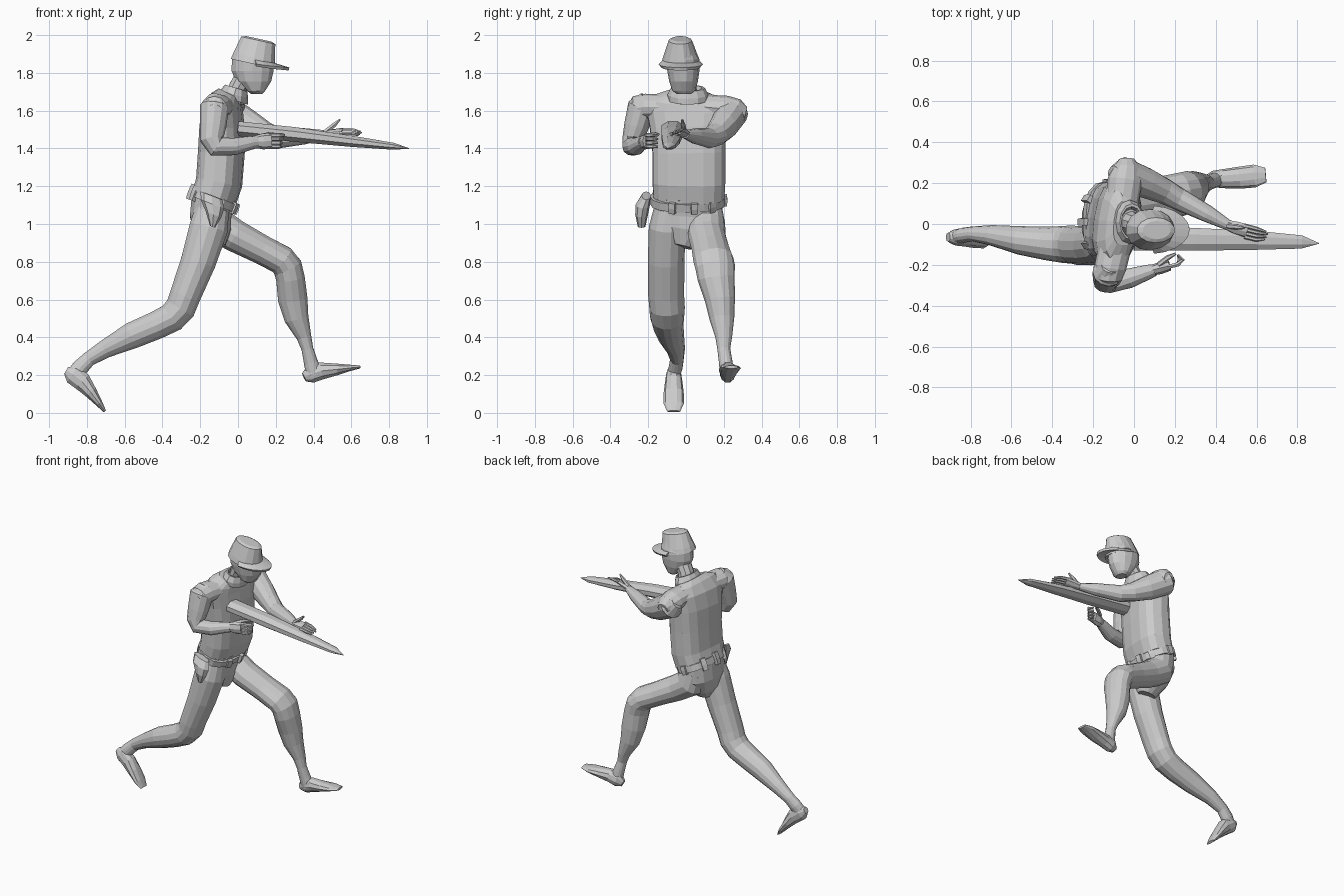
import bpy, bmesh, math
from mathutils import Vector


def loft(name, rings, n=10, side=(0, 1, 0), axis=None, power=1.0, phase=0.0):
    """Skin rings (x, y, z, half width along side, half depth) into a closed tube."""
    bm = bmesh.new()
    pts = [Vector(r[:3]) for r in rings]
    loops = []
    for i, r in enumerate(rings):
        if axis:
            t = Vector(axis).normalized()
        else:
            t = Vector()
            if i > 0:
                t += (pts[i] - pts[i - 1]).normalized()
            if i < len(pts) - 1:
                t += (pts[i + 1] - pts[i]).normalized()
            t.normalize()
        s = Vector(side)
        s = (s - s.dot(t) * t).normalized()
        u = t.cross(s)
        loop = []
        for k in range(n):
            a = math.tau * (k + phase) / n
            c, d = math.cos(a), math.sin(a)
            c = math.copysign(abs(c) ** power, c)
            d = math.copysign(abs(d) ** power, d)
            loop.append(bm.verts.new(pts[i] + s * c * r[3] + u * d * r[4]))
        loops.append(loop)
    for p, q in zip(loops, loops[1:]):
        for k in range(n):
            m = (k + 1) % n
            bm.faces.new((p[k], p[m], q[m], q[k]))
    bm.faces.new(loops[0])
    bm.faces.new(loops[-1])
    return finish(name, bm)


def finish(name, bm):
    bmesh.ops.recalc_face_normals(bm, faces=bm.faces)
    me = bpy.data.meshes.new(name)
    bm.to_mesh(me)
    bm.free()
    ob = bpy.data.objects.new(name, me)
    bpy.context.collection.objects.link(ob)
    return ob


# Torso with twisted shoulders
loft("torso", [(-.125, .015, 1.14, .19, .115), (-.1, .015, 1.22, .195, .118),
               (-.088, .015, 1.38, .195, .118), (-.085, .01, 1.52, .205, .112),
               (-.078, .005, 1.61, .22, .098), (-.06, .005, 1.66, .19, .08),
               (-.045, .005, 1.69, .11, .06)], n=16, side=(-.15, -1, 0), power=.75)
loft("shoulders", [(-.125, -.295, 1.60, .035, .04), (-.124, -.265, 1.61, .068, .066),
                   (-.115, -.21, 1.62, .07, .078), (-.09, -.1, 1.62, .065, .08),
                   (-.06, .1, 1.62, .065, .08), (-.045, .21, 1.61, .07, .085),
                   (-.035, .27, 1.59, .072, .07), (-.035, .315, 1.58, .04, .04)],
     n=12, side=(0, 0, 1))
# Pelvis
loft("pelvis", [(-.13, .01, 1.14, .185, .118), (-.145, .01, 1.04, .18, .112),
                (-.135, .0, .96, .13, .10), (-.125, -.02, .88, .05, .06)], n=14, power=.9)

# Legs and feet
loft("right_leg", [(-.135, -.09, 1.08, .08, .09), (-.155, -.1, .98, .097, .105),
                   (-.21, -.105, .8, .097, .095), (-.28, -.105, .62, .095, .084),
                   (-.305, -.1, .555, .094, .083), (-.35, -.1, .505, .09, .08),
                   (-.43, -.095, .465, .082, .076), (-.56, -.08, .41, .07, .072),
                   (-.7, -.055, .34, .05, .05), (-.79, -.048, .285, .036, .04),
                   (-.835, -.055, .24, .037, .045), (-.87, -.065, .2, .034, .042)], n=14)
loft("left_leg", [(-.14, .105, 1.09, .085, .09), (-.115, .11, 1.0, .097, .10),
                  (-.02, .11, .94, .10, .088), (.12, .13, .867, .10, .08),
                  (.23, .145, .81, .107, .08), (.263, .155, .77, .105, .08),
                  (.278, .16, .71, .098, .078), (.29, .18, .6, .08, .08),
                  (.31, .19, .5, .066, .066), (.35, .2, .4, .044, .04),
                  (.367, .2, .34, .034, .032), (.385, .21, .27, .036, .038),
                  (.405, .218, .2, .038, .045)], n=14)
loft("right_foot", [(-.91, -.065, .225, .022, .022), (-.875, -.065, .205, .04, .055),
                    (-.825, -.065, .165, .046, .052), (-.78, -.065, .11, .053, .036),
                    (-.735, -.065, .05, .054, .02), (-.705, -.065, .008, .035, .008)])
loft("left_foot", [(.35, .215, .188, .022, .025), (.385, .22, .205, .04, .05),
                   (.44, .222, .222, .047, .048), (.52, .227, .23, .054, .033),
                   (.59, .235, .238, .056, .018), (.645, .24, .243, .036, .008)])

# Arms
loft("left_arm", [(-.10, .245, 1.625, .04, .045), (-.055, .245, 1.59, .085, .088),
                  (.06, .2, 1.52, .075, .08), (.15, .16, 1.475, .063, .063),
                  (.22, .122, 1.455, .055, .055), (.36, .05, 1.465, .042, .042),
                  (.46, -.005, 1.475, .026, .022)], n=12)
loft("right_arm", [(-.115, -.205, 1.67, .04, .045), (-.125, -.235, 1.62, .075, .078),
                   (-.132, -.262, 1.52, .066, .07), (-.137, -.28, 1.45, .057, .064),
                   (-.115, -.285, 1.41, .052, .056), (-.02, -.265, 1.41, .048, .046),
                   (.07, -.235, 1.43, .036, .036), (.1, -.225, 1.435, .03, .033)], n=12)

# Open left hand: palm, four fingers, thumb
loft("left_palm", [(.445, .0, 1.475, .024, .018), (.5, -.02, 1.482, .034, .018),
                   (.555, -.035, 1.49, .036, .014)], n=8, side=(0, 1, .35))
for i in range(4):
    y, z = -.008 - i * .018, 1.5 - i * .007
    loft(f"left_finger_{i}", [(.54, y, z, .011, .011), (.6, y - .015, z, .01, .01),
                              (.655 - .008 * abs(i - 1), y - .03 + i * .006, z - .01, .005, .005)], n=6)
loft("left_thumb", [(.46, -.01, 1.485, .015, .015), (.51, -.015, 1.525, .013, .013),
                    (.54, -.02, 1.553, .005, .005)], n=6)

# Curled right hand
loft("right_palm", [(.09, -.226, 1.435, .026, .032), (.13, -.215, 1.437, .03, .042),
                    (.175, -.205, 1.44, .024, .042)], n=8)
for i in range(4):
    z = 1.47 - i * .02
    loft(f"right_finger_{i}", [(.165, -.21, z, .012, .012), (.215, -.198, z, .012, .012),
                               (.24 - .006 * i, -.175, z, .01, .01), (.215, -.15, z, .006, .006)],
         n=6, side=(0, 0, 1))
loft("right_thumb", [(.12, -.2, 1.465, .014, .014), (.165, -.165, 1.475, .013, .013),
                     (.205, -.145, 1.475, .006, .006)], n=6)

# Head and neck
loft("neck", [(-.02, .01, 1.65, .06, .06), (.0, .0, 1.72, .055, .052), (.04, -.01, 1.79, .055, .055)])
loft("head", [(.1, -.01, 1.688, .038, .03), (.095, -.012, 1.705, .06, .05),
              (.083, -.013, 1.755, .076, .095), (.077, -.014, 1.81, .085, .114),
              (.08, -.016, 1.87, .088, .115), (.09, -.02, 1.92, .07, .09)],
     n=14, axis=(0, 0, 1))
loft("collar", [(-.025, .01, 1.655, .105, .08), (-.02, .01, 1.685, .108, .077),
                (-.01, .01, 1.72, .09, .062), (-.01, .008, 1.72, .078, .054),
                (-.015, .008, 1.69, .065, .05)], n=12, axis=(.3, 0, 1))

# Cap crown and visor
loft("cap_crown", [(.078, -.028, 1.848, .103, .122), (.085, -.028, 1.88, .095, .116),
                   (.107, -.03, 1.972, .062, .095), (.111, -.03, 1.98, .045, .07)],
     n=14, axis=(.22, 0, 1))
bm = bmesh.new()
rows = []
for k in range(11):
    a = math.radians(-85 + 17 * k)
    c, s = math.cos(a), math.sin(a)
    row = []
    for rx, ry, drop in ((.1, .09, 0), (.19, .113, .012)):
        x = .08 + rx * c
        row.append(bm.verts.new((x, -.028 + ry * s, 1.865 - .17 * (x - .08) - drop * (1 + .8 * s * s))))
    rows.append(row)
for p, q in zip(rows, rows[1:]):
    bm.faces.new((p[0], p[1], q[1], q[0]))
visor = finish("cap_visor", bm)
solid = visor.modifiers.new("thickness", 'SOLIDIFY')
solid.thickness = .016
solid.offset = 0

# Belt, pouches and holster
tilt = (.36, 0, .93)
loft("belt", [(-.137, .01, 1.105, .2, .124), (-.121, .01, 1.146, .2, .124)], n=16, axis=tilt, power=.85)
for i, deg in enumerate((-25, 10, 40, 90, 145, 180, 215)):
    a = math.radians(deg)
    x, y = -.13 + .12 * math.cos(a), .01 + .195 * math.sin(a)
    z = 1.125 - .38 * (x + .13)
    h = .03 if deg < 100 else .042
    loft(f"belt_pouch_{i}", [(x - .36 * h, y, z - .93 * h, .022, .016), (x, y, z, .026, .02),
                             (x + .36 * h, y, z + .93 * h, .024, .016)],
         n=4, phase=.5, side=(-math.sin(a), math.cos(a), 0), axis=tilt)
loft("holster", [(-.14, -.21, 1.15, .025, .062), (-.135, -.228, 1.105, .038, .066),
                 (-.13, -.235, 1.05, .034, .044), (-.135, -.235, .985, .02, .014)],
     n=8, axis=(.36, 0, .93))

# Long faceted spike weapon
loft("spike", [(.0, -.068, 1.505, .066, .042), (.3, -.075, 1.474, .06, .042),
               (.6, -.08, 1.438, .05, .032), (.82, -.088, 1.412, .035, .02),
               (.905, -.095, 1.4, .002, .002)], n=8, phase=.5)
